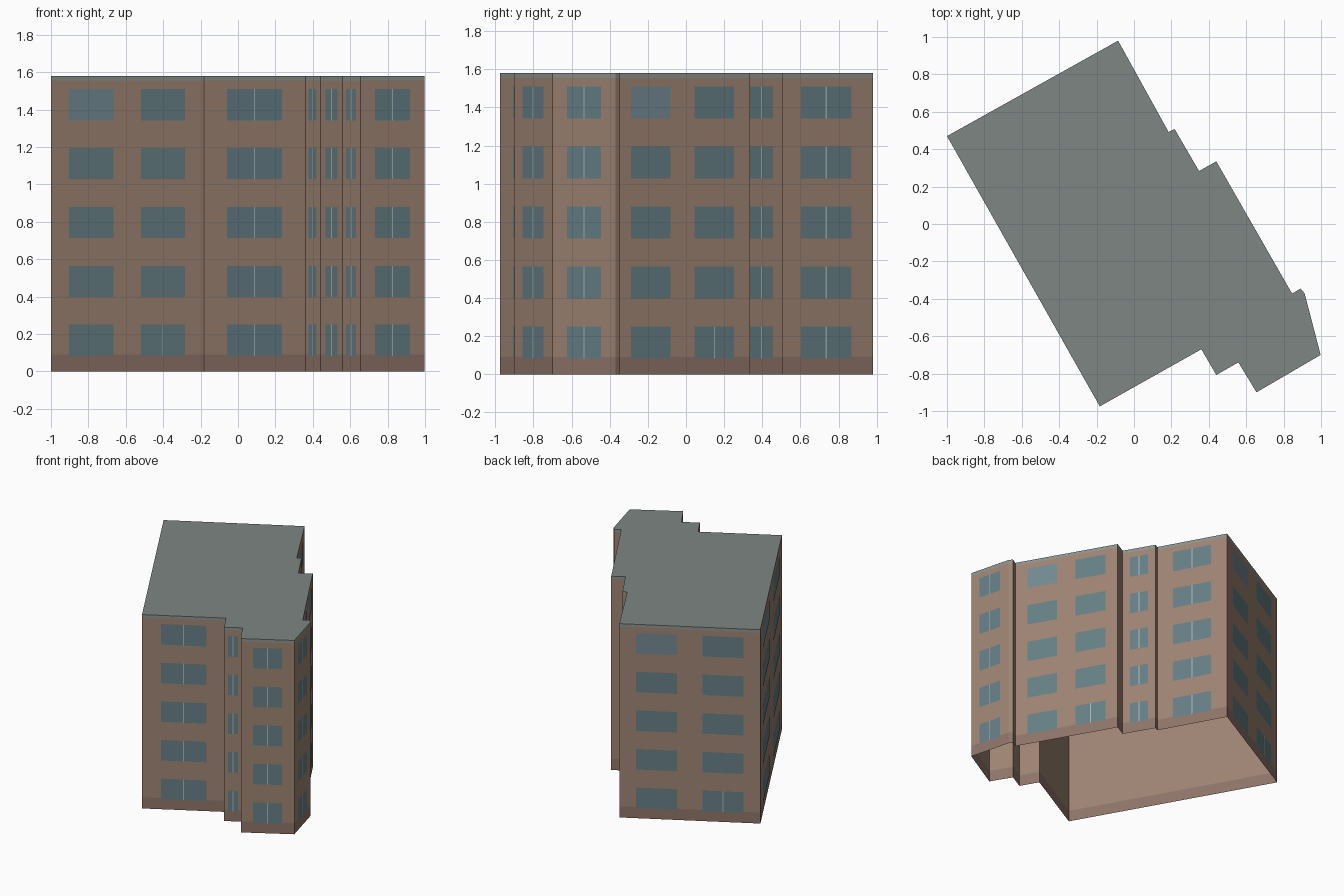
import bpy, bmesh
from mathutils import Vector

if "Cube" in bpy.data.objects:
    bpy.data.objects.remove(bpy.data.objects["Cube"])

# Footprint, counter-clockwise seen from above
PLAN = [Vector(p) for p in [
    (-1.0, 0.47), (-0.183, -0.975), (0.36, -0.67), (0.44, -0.807), (0.558, -0.74),
    (0.655, -0.90), (0.998, -0.70), (0.912, -0.37), (0.89, -0.345), (0.845, -0.372),
    (0.44, 0.335), (0.348, 0.283), (0.217, 0.508), (0.185, 0.492), (-0.085, 0.98)]]
# Window columns on each wall, starting at the wall of the first plan point
COLUMNS = [2, 1, 1, 1, 1, 1, 1, 0, 0, 2, 0, 1, 0, 1, 2]
FLOORS = [0.083 + 0.315 * i for i in range(5)]
WIN_H = 0.167


def material(name, rgb):
    m = bpy.data.materials.new(name)
    m.diffuse_color = (*rgb, 1)
    m.use_nodes = True
    m.node_tree.nodes["Principled BSDF"].inputs["Base Color"].default_value = m.diffuse_color
    return m


def make_object(name, faces, mat):
    """One flat-shaded object from a list of polygons."""
    bm = bmesh.new()
    for f in faces:
        bm.faces.new([bm.verts.new(co) for co in f])
    bmesh.ops.remove_doubles(bm, verts=bm.verts, dist=1e-5)
    me = bpy.data.meshes.new(name)
    bm.to_mesh(me)
    bm.free()
    me.materials.append(mat)
    ob = bpy.data.objects.new(name, me)
    bpy.context.collection.objects.link(ob)
    return ob


def wall_quad(a, b, t0, t1, z0, z1, off=0.0):
    """Upright rectangle between fractions t0 and t1 of wall a-b."""
    d = (b - a).normalized()
    n = Vector((d.y, -d.x)) * off
    p, q = a.lerp(b, t0) + n, a.lerp(b, t1) + n
    return [(p.x, p.y, z0), (q.x, q.y, z0), (q.x, q.y, z1), (p.x, p.y, z1)]


EDGES = list(zip(PLAN, PLAN[1:] + PLAN[:1]))


def band(name, z0, z1, mat):
    make_object(name, [wall_quad(a, b, 0, 1, z0, z1) for a, b in EDGES], mat)


brick = material("brick", (0.34, 0.23, 0.17))
dark_brick = material("dark_brick", (0.27, 0.175, 0.14))
slate = material("slate", (0.21, 0.24, 0.225))
trim = material("trim", (0.27, 0.29, 0.27))
glass = material("glass", (0.13, 0.21, 0.235))
pale_glass = material("pale_glass", (0.17, 0.25, 0.29))
frame = material("frame", (0.4, 0.46, 0.46))

# Shell: plinth, walls, roof edge and flat roof, open underneath
band("plinth", 0, 0.09, dark_brick)
band("walls", 0.09, 1.555, brick)
band("roof_edge", 1.555, 1.58, trim)
make_object("roof", [[(p.x, p.y, 1.58) for p in PLAN]], slate)

# Windows, five floors on every wide wall
panes, pale_panes, mullions = [], [], []
for (a, b), count in zip(EDGES, COLUMNS):
    spans = {0: [], 1: [(0.225, 0.77)], 2: [(0.118, 0.41), (0.59, 0.88)]}[count]
    for col, (t0, t1) in enumerate(spans):
        for floor, z in enumerate(FLOORS):
            pale = count == 2 and col == 0 and floor == 4
            (pale_panes if pale else panes).append(
                wall_quad(a, b, t0, t1, z, z + WIN_H, 0.0015))
            if count == 1 or (col == 1 and floor == 0):
                mid, h = (t0 + t1) / 2, 0.0035 / (b - a).length
                mullions.append(wall_quad(a, b, mid - h, mid + h, z, z + WIN_H, 0.0025))
make_object("windows", panes, glass)
make_object("top_corner_windows", pale_panes, pale_glass)
make_object("window_mullions", mullions, frame)
